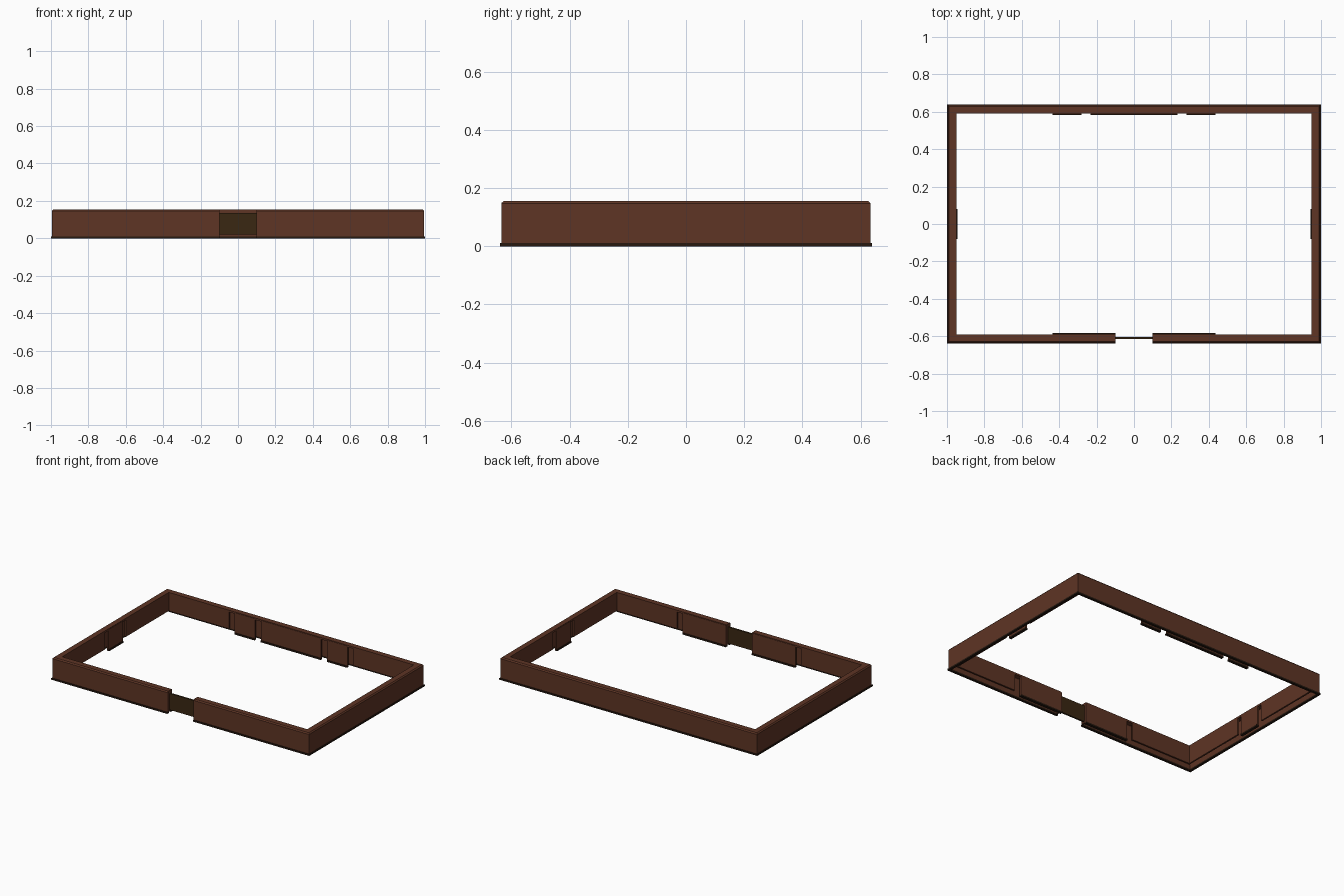
import bpy, bmesh
from mathutils import Vector

if "Cube" in bpy.data.objects:
    bpy.data.objects.remove(bpy.data.objects["Cube"])

X, Y, H = 1.0, 0.64, 0.155          # half width, half depth, wall height


def material(name, rgb):
    m = bpy.data.materials.new(name)
    m.diffuse_color = (*rgb, 1)
    m.use_nodes = True
    m.node_tree.nodes["Principled BSDF"].inputs["Base Color"].default_value = m.diffuse_color
    return m


BROWN = material("warm brown", (0.112, 0.035, 0.018))
DARK = material("dark base brown", (0.020, 0.0095, 0.005))
OLIVE = material("dark olive brown", (0.042, 0.020, 0.006))


def sweep(name, paths, profile, mat):
    """Sweep a closed (inward offset, height) profile along counter-clockwise
    paths with mitred corners, then mirror the right half to the left."""
    bm = bmesh.new()
    for path in paths:
        pts = [Vector(p) for p in path]
        dirs = [(b - a).normalized() for a, b in zip(pts, pts[1:])]
        norms = [Vector((-d.y, d.x)) for d in dirs]
        rings = []
        for i, p in enumerate(pts):
            n = norms[max(i - 1, 0)].copy()
            if 0 < i < len(pts) - 1:
                n += norms[i]
            rings.append([bm.verts.new((p.x + n.x * o, p.y + n.y * o, z)) for o, z in profile])
        k = len(profile)
        for r, s in zip(rings, rings[1:]):
            for j in range(k):
                bm.faces.new((r[j], r[(j + 1) % k], s[(j + 1) % k], s[j]))
        # cap the ends, except on the mirror plane
        for p, r in ((pts[0], rings[0]), (pts[-1], rings[-1])):
            if abs(p.x) > 1e-6:
                bm.faces.new(r)
    bmesh.ops.recalc_face_normals(bm, faces=bm.faces)
    me = bpy.data.meshes.new(name)
    bm.to_mesh(me)
    bm.free()
    me.materials.append(mat)
    ob = bpy.data.objects.new(name, me)
    bpy.context.collection.objects.link(ob)
    mod = ob.modifiers.new("mirror", 'MIRROR')
    mod.use_clip = True
    return ob


def rect(o0, o1, z0, z1):
    return [(o0, z0), (o0, z1), (o1, z1), (o1, z0)]


GAP = 0.10
outline = [(GAP, -Y), (X, -Y), (X, Y), (0, Y)]

# outer wall with chamfered top ledge
sweep("outer_wall", [outline],
      [(.005, .011), (.005, .147), (.012, H), (.05, H), (.05, .142), (.016, .142), (.016, .011)], BROWN)
# thin dark foot around the outside
sweep("base_lip", [outline], rect(0, .016, 0, .011), DARK)

# inner skirt, split by narrow slots
sweep("inner_skirt", [[(.484, -Y), (X, -Y), (X, -.115)], [(X, .115), (X, Y), (.484, Y)]],
      rect(.039, .05, .025, .145), BROWN)

# tabs between the slots, reaching the floor
tabs = [[(GAP, -Y), (.437, -Y)], [(X, -.08), (X, .08)], [(.437, Y), (.28, Y)], [(.232, Y), (0, Y)]]
sweep("inner_tabs", tabs, rect(.039, .052, .011, .15), BROWN)
sweep("tab_lips", tabs, rect(.039, .057, 0, .011), DARK)

# closed wall ends beside the front opening
sweep("opening_end", [[(GAP - .001, -Y), (GAP + .01, -Y)]], rect(.006, .05, .011, .15), BROWN)

# thin panel closing the front opening
sweep("opening_panel", [[(0, -Y), (GAP + .008, -Y)]], rect(.024, .036, .02, .135), OLIVE)
